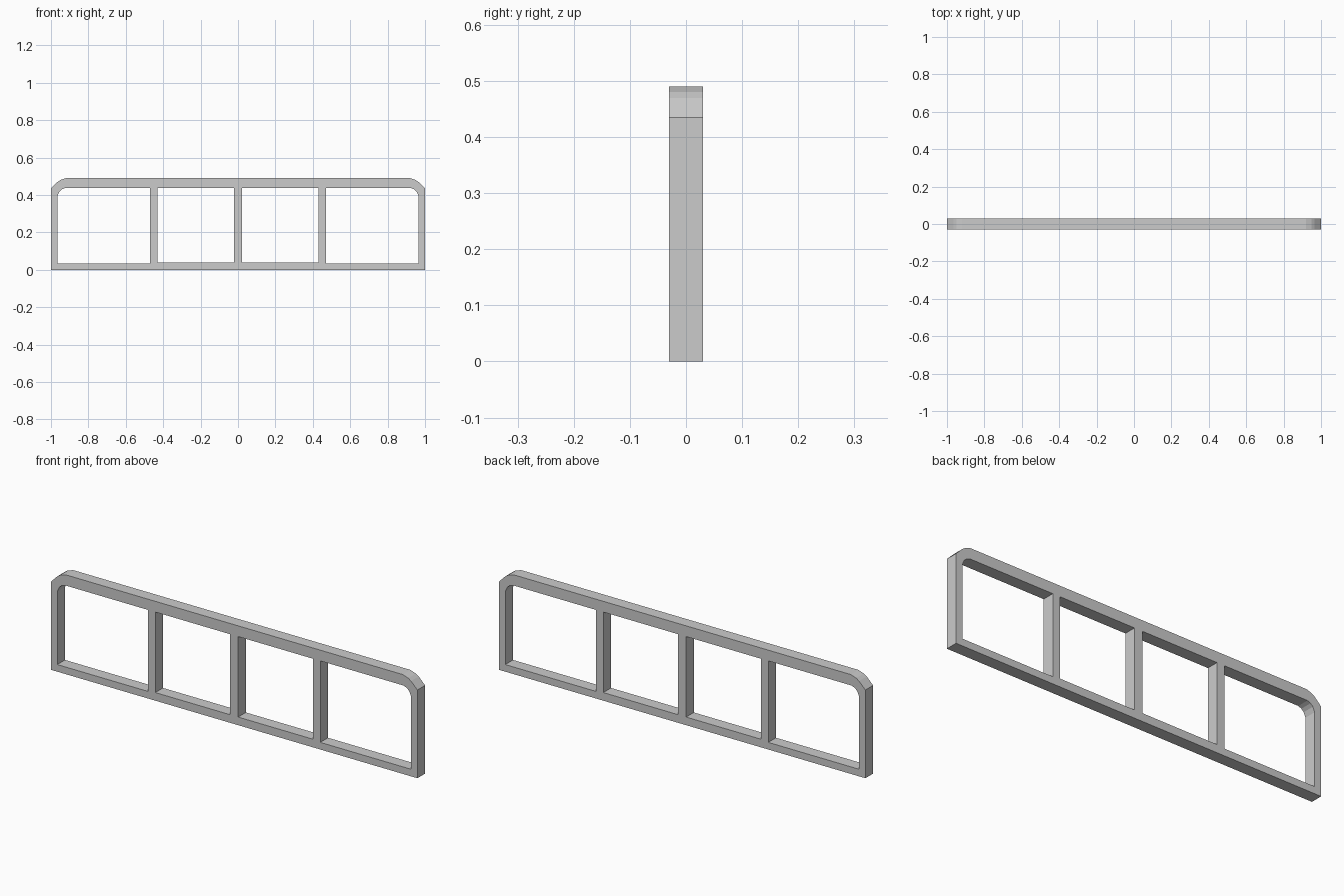
import bpy, bmesh
from math import radians

if "Cube" in bpy.data.objects:
    bpy.data.objects.remove(bpy.data.objects["Cube"])

HALF_DEPTH = 0.03


def mirror(points):
    """Mirror an outline across x = 0."""
    return [(-x, z) for x, z in reversed(points)]


def rect(x0, x1, z0, z1):
    return [(x0, z0), (x1, z0), (x1, z1), (x0, z1)]


# Outer outline with chamfered upper corners
right = [(1.0, 0.0), (1.0, 0.435), (0.965, 0.47), (0.95, 0.48), (0.92, 0.49)]
outer = right + mirror(right)

# End openings with a rounded outer top corner
end_opening = [(0.47, 0.035), (0.965, 0.035), (0.965, 0.395),
               (0.955, 0.418), (0.942, 0.43), (0.925, 0.437), (0.47, 0.437)]

# Middle openings, separated by three uprights
middle_opening = rect(0.022, 0.43, 0.04, 0.437)

loops = [outer, end_opening, mirror(end_opening),
         middle_opening, mirror(middle_opening)]

# Flat filled profile with holes, extruded to the frame depth
curve = bpy.data.curves.new("window_frame", "CURVE")
curve.dimensions = "2D"
curve.fill_mode = "BOTH"
curve.extrude = HALF_DEPTH
for pts in loops:
    spline = curve.splines.new("POLY")
    spline.points.add(len(pts) - 1)
    for p, (x, z) in zip(spline.points, pts):
        p.co = (x, z, 0, 1)
    spline.use_cyclic_u = True

frame = bpy.data.objects.new("window_frame", curve)
bpy.context.collection.objects.link(frame)
frame.rotation_euler.x = radians(90)
bpy.context.view_layer.objects.active = frame
frame.select_set(True)
bpy.ops.object.convert(target="MESH")
bpy.ops.object.transform_apply(location=False, rotation=True, scale=False)

# Weld caps to sides
mesh = bpy.context.object.data
bm = bmesh.new()
bm.from_mesh(mesh)
bmesh.ops.remove_doubles(bm, verts=bm.verts, dist=0.0005)
bmesh.ops.recalc_face_normals(bm, faces=bm.faces)
for f in bm.faces:
    f.smooth = False
bm.to_mesh(mesh)
bm.free()
